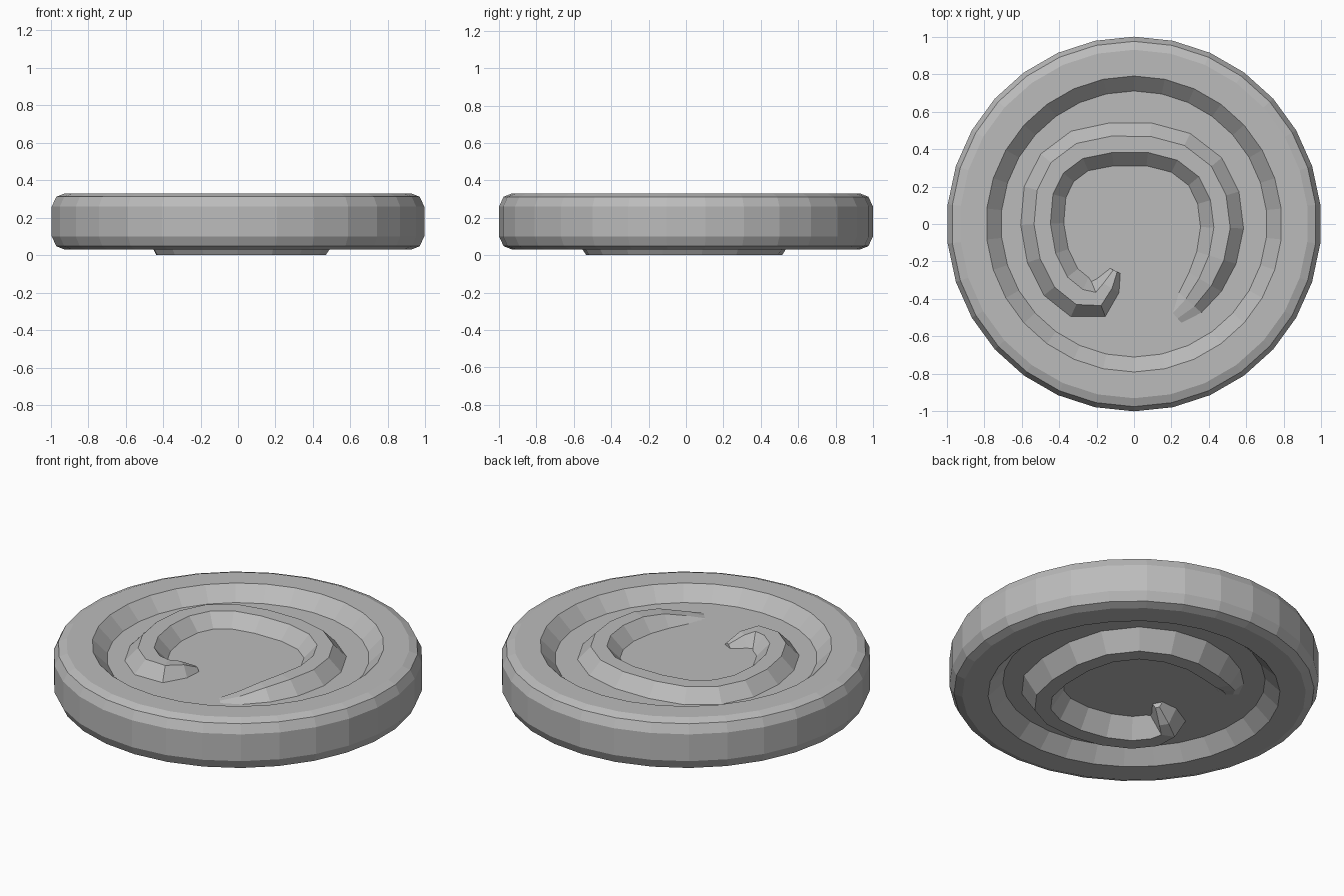
import bpy
import bmesh
import math
from mathutils import Vector

if "Cube" in bpy.data.objects:
    bpy.data.objects.remove(bpy.data.objects["Cube"])

SEGMENTS = 30
FLOOR_DEPTH = 0.08
TOP, BOTTOM = 0.33, 0.03

grey = bpy.data.materials.new("plain_grey")
grey.use_nodes = True
colour = (0.5, 0.5, 0.5, 1)
grey.diffuse_color = colour
grey.node_tree.nodes["Principled BSDF"].inputs["Base Color"].default_value = colour


def make_object(name, bm):
    bmesh.ops.recalc_face_normals(bm, faces=bm.faces)
    mesh = bpy.data.meshes.new(name)
    bm.to_mesh(mesh)
    bm.free()
    mesh.materials.append(grey)
    obj = bpy.data.objects.new(name, mesh)
    bpy.context.collection.objects.link(obj)
    return obj


def skin(bm, rings, closed):
    for a, b in zip(rings, rings[1:]):
        n = len(a)
        for i in range(n if closed else n - 1):
            j = (i + 1) % n
            bm.faces.new((a[i], a[j], b[j], b[i]))


# Disc with rounded rim and a sloping recess on each face
def build_disc():
    half = [(0.71, TOP - FLOOR_DEPTH), (0.79, TOP), (0.93, TOP), (0.975, 0.312), (1.0, 0.26)]
    lower = [(r, TOP + BOTTOM - z) for r, z in reversed(half)]
    bm = bmesh.new()
    rings = []
    for r, z in half + lower:
        angles = [math.tau * (i + 0.5) / SEGMENTS for i in range(SEGMENTS)]
        rings.append([bm.verts.new((r * math.cos(a), r * math.sin(a), z)) for a in angles])
    skin(bm, rings, True)
    bm.faces.new(rings[0])
    bm.faces.new(rings[-1])
    return make_object("disc", bm)


# Hooked, C-shaped ridge: path points are x, y, half foot width, height factor
PATH = [
    (-0.10, -0.25, 0.03, 0.25), (-0.14, -0.33, 0.07, 0.8), (-0.19, -0.40, 0.10, 1),
    (-0.29, -0.39, 0.115, 1), (-0.39, -0.31, 0.115, 1), (-0.46, -0.17, 0.115, 1),
    (-0.49, 0.00, 0.115, 1), (-0.475, 0.17, 0.115, 1), (-0.41, 0.30, 0.115, 1),
    (-0.29, 0.39, 0.115, 1), (-0.12, 0.425, 0.115, 1), (0.08, 0.425, 0.115, 1),
    (0.25, 0.38, 0.115, 1), (0.38, 0.28, 0.115, 1), (0.45, 0.14, 0.115, 1),
    (0.47, -0.02, 0.115, 1), (0.44, -0.18, 0.11, 1), (0.38, -0.31, 0.10, 0.8),
    (0.30, -0.42, 0.08, 0.35), (0.22, -0.49, 0.05, 0),
]


def build_ridge(name, crest, underside):
    floor = BOTTOM + FLOOR_DEPTH if underside else TOP - FLOOR_DEPTH
    bm = bmesh.new()
    rings = []
    for i, (x, y, width, rise) in enumerate(PATH):
        before, after = PATH[max(i - 1, 0)], PATH[min(i + 1, len(PATH) - 1)]
        along = Vector((after[0] - before[0], after[1] - before[1])).normalized()
        side = Vector((-along.y, along.x))
        ring = []
        for offset, lift in ((-1, 0), (-0.38, rise), (0.38, rise), (1, 0)):
            p = Vector((x, y)) + side * width * offset
            if underside:
                p = p.yx
            ring.append(bm.verts.new((p.x, p.y, floor + (crest - floor) * lift)))
        rings.append(ring)
    skin(bm, rings, False)
    bm.faces.new(rings[0])
    bm.faces.new(rings[-1])
    # Close the base against the recess floor
    for a, b in zip(rings, rings[1:]):
        bm.faces.new((a[0], a[3], b[3], b[0]))
    return make_object(name, bm)


build_disc()
build_ridge("top_ridge", TOP - 0.005, False)
build_ridge("underside_ridge", 0.0, True)
